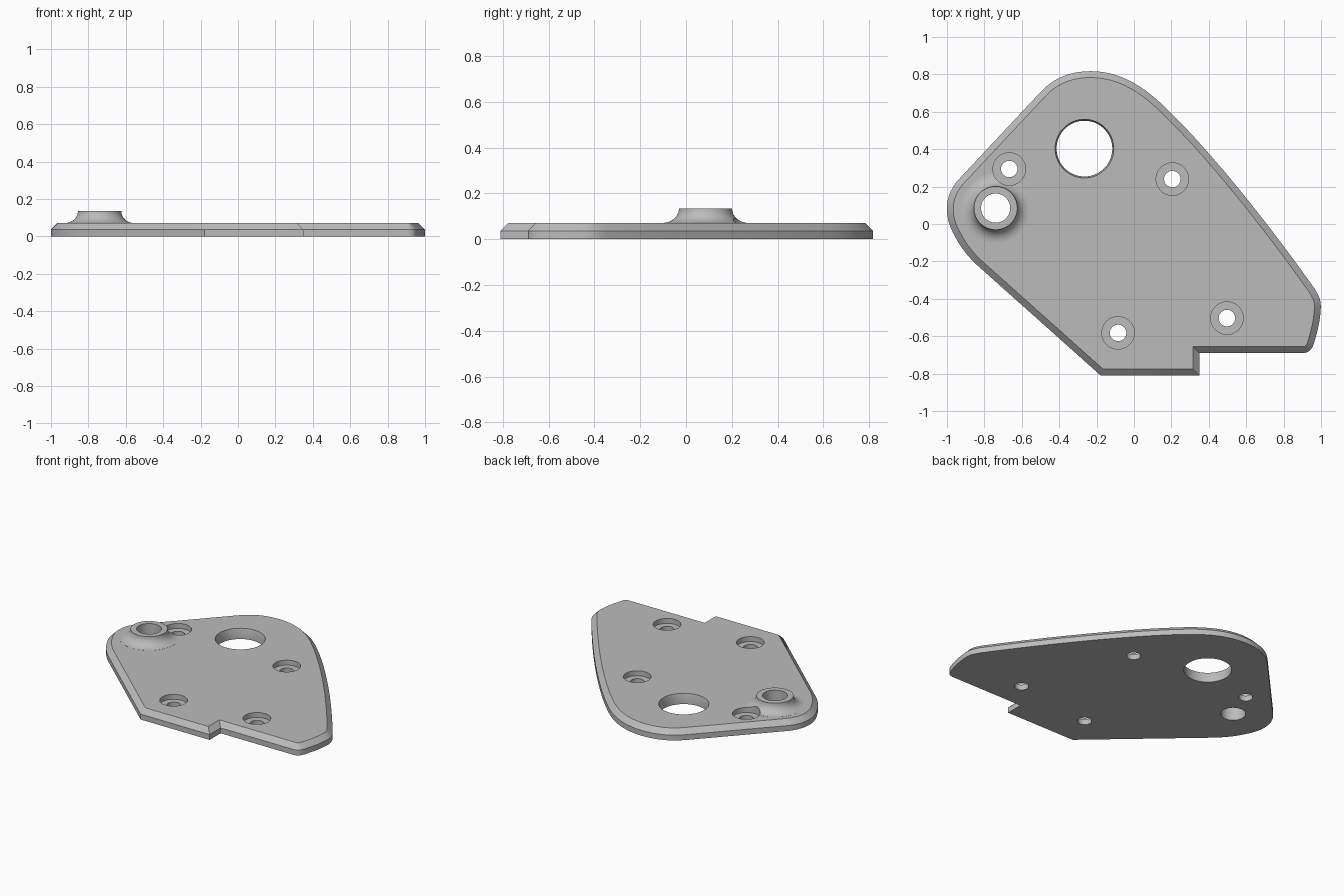
import bpy, bmesh, math
from mathutils import Vector
from mathutils.geometry import interpolate_bezier

if "Cube" in bpy.data.objects:
    bpy.data.objects.remove(bpy.data.objects["Cube"])

EDGE_Z, TOP_Z, BOSS_Z, CHAMFER = 0.037, 0.071, 0.135, 0.034

grey = bpy.data.materials.new("plain grey")
grey.use_nodes = True
colour = (0.5, 0.5, 0.5, 1)
grey.diffuse_color = colour
grey.node_tree.nodes["Principled BSDF"].inputs["Base Color"].default_value = colour


def make_object(name, bm):
    bmesh.ops.recalc_face_normals(bm, faces=bm.faces)
    mesh = bpy.data.meshes.new(name)
    bm.to_mesh(mesh)
    bm.free()
    mesh.materials.append(grey)
    obj = bpy.data.objects.new(name, mesh)
    bpy.context.collection.objects.link(obj)
    return obj


def stack(name, rings):
    """Solid from closed loops of equal length, bottom to top."""
    bm = bmesh.new()
    loops = [[bm.verts.new(p) for p in ring] for ring in rings]
    n = len(loops[0])
    for low, high in zip(loops, loops[1:]):
        for i in range(n):
            j = (i + 1) % n
            bm.faces.new((low[i], low[j], high[j], high[i]))
    bm.faces.new(loops[0][::-1])
    bm.faces.new(loops[-1])
    return make_object(name, bm)


def lathe(name, centre, profile, sides=64):
    def ring(r, z):
        turn = [math.tau * i / sides for i in range(sides)]
        return [(centre[0] + r * math.cos(a), centre[1] + r * math.sin(a), z) for a in turn]
    return stack(name, [ring(r, z) for r, z in profile])


def combine(target, tool, operation):
    mod = target.modifiers.new(operation, 'BOOLEAN')
    mod.operation, mod.object, mod.solver = operation, tool, 'EXACT'
    bpy.context.view_layer.objects.active = target
    bpy.ops.object.modifier_apply(modifier=mod.name)
    bpy.data.objects.remove(tool)


def inset(points, distance):
    """Mitred inward offset of a counter-clockwise outline."""
    result = []
    for i, p in enumerate(points):
        d1 = (p - points[i - 1]).normalized()
        d2 = (points[(i + 1) % len(points)] - p).normalized()
        n1, n2 = Vector((-d1.y, d1.x)), Vector((-d2.y, d2.x))
        result.append(p + (n1 + n2) * distance / (1 + n1.dot(n2)))
    return result


# Plate outline: single corners, and curves given by four control points
outline_parts = [
    [(-0.178, -0.81)], [(0.35, -0.81)], [(0.35, -0.69)],
    [(0.90, -0.69), (0.94, -0.69), (0.955, -0.67), (0.97, -0.61)],
    [(0.97, -0.61), (0.985, -0.56), (0.995, -0.51), (0.998, -0.46)],
    [(0.998, -0.46), (1.002, -0.41), (0.99, -0.385), (0.965, -0.345)],
    [(0.965, -0.345), (0.65, 0.10), (0.35, 0.45), (0.17, 0.62)],
    [(0.17, 0.62), (0.05, 0.74), (-0.08, 0.817), (-0.23, 0.817)],
    [(-0.23, 0.817), (-0.36, 0.817), (-0.44, 0.77), (-0.505, 0.70)],
    [(-0.945, 0.23), (-1.02, 0.14), (-1.015, 0.03), (-0.955, -0.07)],
    [(-0.955, -0.07), (-0.93, -0.12), (-0.89, -0.17), (-0.85, -0.21)],
]
outline = []
for part in outline_parts:
    points = [Vector(p) for p in part]
    if len(points) == 4:
        points = [p.to_2d() for p in interpolate_bezier(*[p.to_3d() for p in points], 12)]
    outline += [p for p in points if not outline or (p - outline[-1]).length > 1e-4]

plate = stack("mounting_plate", [
    [(p.x, p.y, 0) for p in outline],
    [(p.x, p.y, EDGE_Z) for p in outline],
    [(p.x, p.y, TOP_Z) for p in inset(outline, CHAMFER)],
])

# Raised boss with a concave flare at its foot
boss_centre = (-0.74, 0.085)
flare = BOSS_Z - TOP_Z
profile = [(0.186, 0.05)]
for i in range(13):
    a = math.pi / 2 * i / 12
    profile.append((0.186 - 0.07 * math.sin(a), BOSS_Z - (flare - 0.0005) * math.cos(a)))
combine(plate, lathe("boss", boss_centre, profile), 'UNION')
combine(plate, lathe("boss_bore", boss_centre, [(0.078, -0.1), (0.078, 0.3)]), 'DIFFERENCE')

# Large opening with a slightly wider rim
combine(plate, lathe("large_opening", (-0.265, 0.403),
                     [(0.149, -0.1), (0.149, EDGE_Z), (0.157, TOP_Z), (0.157, 0.3)], 96), 'DIFFERENCE')

# Four counterbored screw holes
for centre in [(-0.667, 0.294), (0.205, 0.24), (0.497, -0.503), (-0.085, -0.582)]:
    combine(plate, lathe("screw_hole", centre,
                         [(0.044, -0.1), (0.044, EDGE_Z), (0.087, EDGE_Z), (0.087, 0.3)], 48), 'DIFFERENCE')

# Smooth curved walls, flat horizontal faces
bpy.ops.object.select_all(action='DESELECT')
plate.select_set(True)
bpy.context.view_layer.objects.active = plate
bpy.ops.object.shade_smooth_by_angle(angle=math.radians(30))
for face in plate.data.polygons:
    if abs(face.normal.z) > 0.9995:
        face.use_smooth = False
